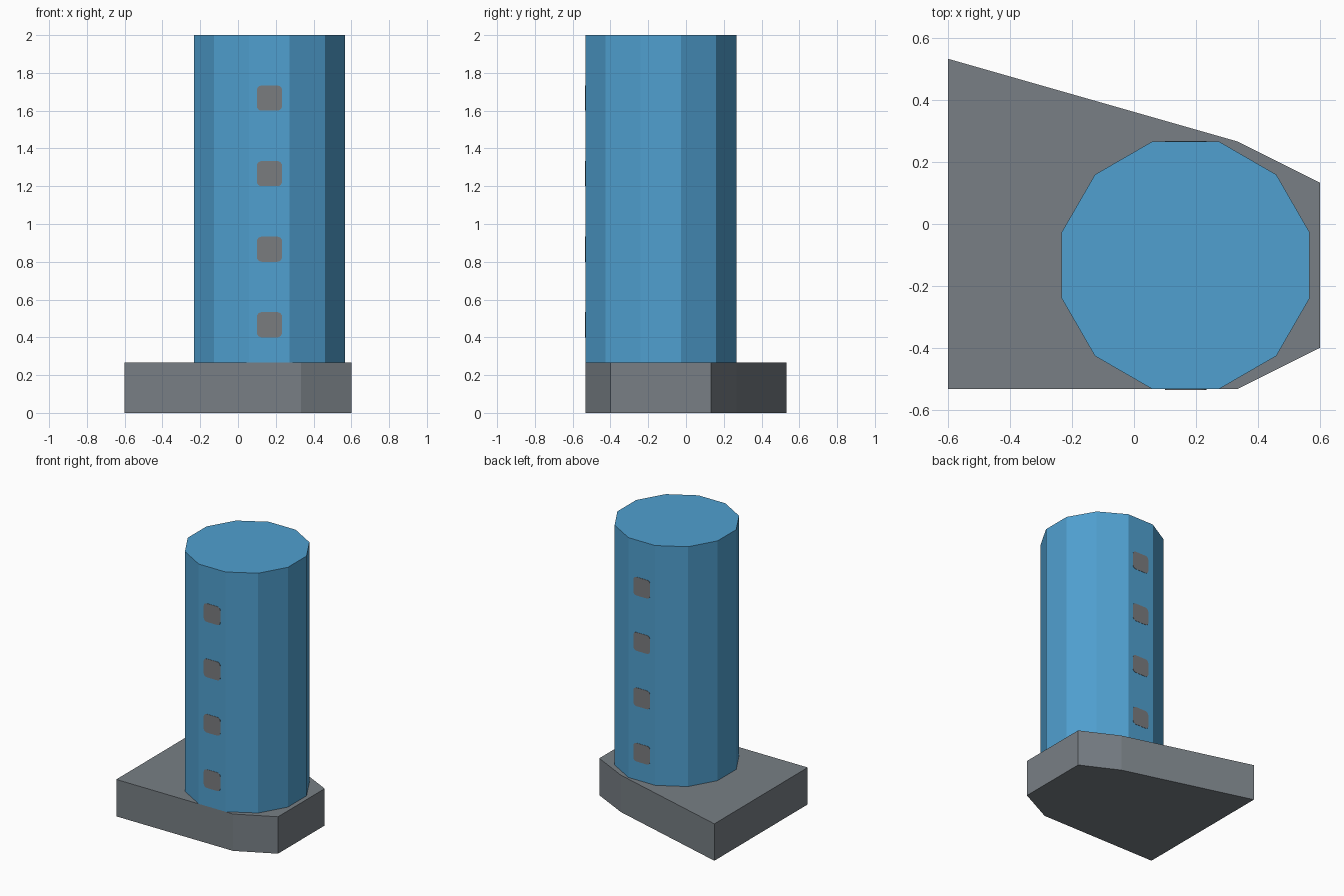
import bpy, bmesh, math
from mathutils import Matrix, Vector

if "Cube" in bpy.data.objects:
    bpy.data.objects.remove(bpy.data.objects["Cube"])

U = 2 / 15                      # module the model is laid out on
CX, CY, APOTHEM = 1.25 * U, -U, 3 * U


def material(name, srgb):
    m = bpy.data.materials.new(name)
    lin = [((c / 255 + 0.055) / 1.055) ** 2.4 for c in srgb]
    m.diffuse_color = (*lin, 1)
    m.use_nodes = True
    m.node_tree.nodes["Principled BSDF"].inputs["Base Color"].default_value = m.diffuse_color
    return m


def prism(name, outline, height, mat, matrix):
    """Extrude a 2D outline upward by height, then place it."""
    bm = bmesh.new()
    face = bm.faces.new([bm.verts.new((x, y, 0)) for x, y in outline])
    top = bmesh.ops.extrude_face_region(bm, geom=[face])["geom"]
    bmesh.ops.translate(bm, vec=(0, 0, height),
                        verts=[v for v in top if isinstance(v, bmesh.types.BMVert)])
    bmesh.ops.transform(bm, matrix=matrix, verts=bm.verts)
    bmesh.ops.recalc_face_normals(bm, faces=bm.faces)
    mesh = bpy.data.meshes.new(name)
    bm.to_mesh(mesh)
    bm.free()
    mesh.materials.append(mat)
    ob = bpy.data.objects.new(name, mesh)
    bpy.context.collection.objects.link(ob)
    return ob


def rounded_square(half, radius, steps=4):
    pts = []
    for q in range(4):
        mid = math.pi / 4 + q * math.pi / 2
        cx = math.copysign(half - radius, math.cos(mid))
        cy = math.copysign(half - radius, math.sin(mid))
        for i in range(steps + 1):
            a = (q + i / steps) * math.pi / 2
            pts.append((cx + radius * math.cos(a), cy + radius * math.sin(a)))
    return pts


blue = material("tower blue", (80, 160, 208))
gray = material("base gray", (120, 127, 133))
window_gray = material("window gray", (122, 124, 127))

# Base slab with tapered rear edge and clipped right corners
slab = [(-0.6, -4 * U), (2.5 * U, -4 * U), (0.6, -3 * U),
        (0.6, U), (2.5 * U, 2 * U), (-0.6, 4 * U)]
prism("base_slab", slab, 2 * U, gray, Matrix())

# Twelve-sided tower, flat sides facing front and back
r = APOTHEM / math.cos(math.pi / 12)
ring = [(r * math.cos(a), r * math.sin(a))
        for a in (math.pi / 12 + i * math.pi / 6 for i in range(12))]
prism("tower", ring, 2 - 2 * U, blue, Matrix.Translation((CX, CY, 2 * U)))

# Windows: four thin plates on the front and four on the back
for side, sign in (("front", -1), ("back", 1)):
    turn = Matrix.Rotation(-sign * math.pi / 2, 4, "X")
    for i in range(4):
        pos = Vector((CX, CY + sign * (APOTHEM - 0.002), 3.5 * U + i * 3 * U))
        prism(f"window_{side}_{i + 1}", rounded_square(U / 2, 0.025), 0.004,
              window_gray, Matrix.Translation(pos) @ turn)
